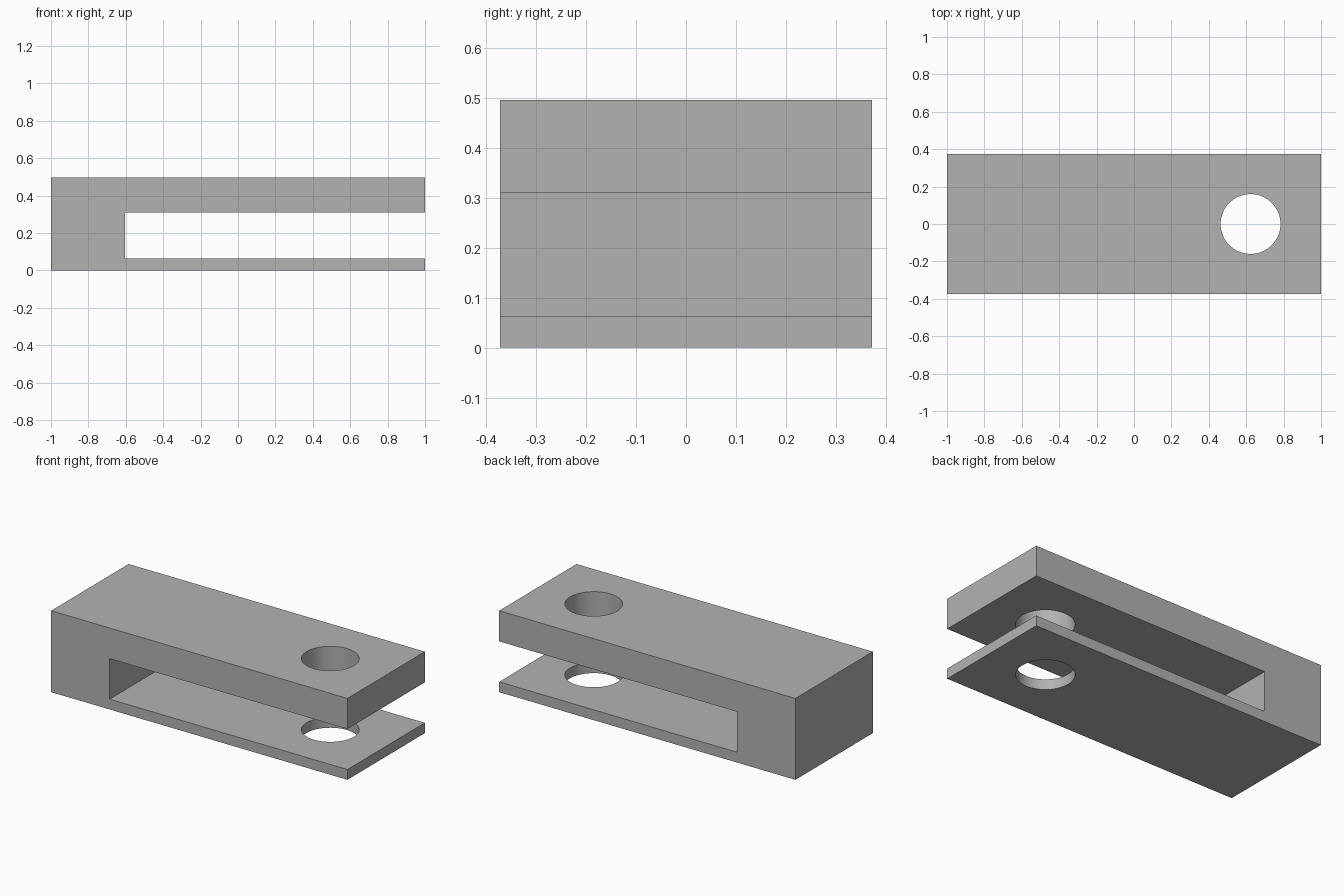
import bpy
import bmesh
from mathutils import Matrix, Vector

cube = bpy.data.objects.get("Cube")
if cube:
    bpy.data.objects.remove(cube, do_unlink=True)

WIDTH, HEIGHT = 0.746, 0.497
SLOT_X, SLOT_LOW, SLOT_HIGH = -0.605, 0.063, 0.31
HOLE_X, HOLE_RADIUS = 0.623, 0.16

gray = bpy.data.materials.new("plain gray")
gray.use_nodes = True
gray.diffuse_color = (0.45, 0.45, 0.45, 1)
gray.node_tree.nodes["Principled BSDF"].inputs["Base Color"].default_value = gray.diffuse_color


def add_object(name, bm):
    bmesh.ops.recalc_face_normals(bm, faces=bm.faces)
    mesh = bpy.data.meshes.new(name)
    bm.to_mesh(mesh)
    bm.free()
    mesh.materials.append(gray)
    obj = bpy.data.objects.new(name, mesh)
    bpy.context.collection.objects.link(obj)
    return obj


# Clevis body: side profile with an open slot, extruded across the width
profile = [(-1, 0), (1, 0), (1, SLOT_LOW), (SLOT_X, SLOT_LOW),
           (SLOT_X, SLOT_HIGH), (1, SLOT_HIGH), (1, HEIGHT), (-1, HEIGHT)]
bm = bmesh.new()
side = bm.faces.new([bm.verts.new((x, -WIDTH / 2, z)) for x, z in profile])
extruded = bmesh.ops.extrude_face_region(bm, geom=[side], use_keep_orig=True)
bmesh.ops.translate(bm, vec=Vector((0, WIDTH, 0)),
                    verts=[v for v in extruded["geom"] if isinstance(v, bmesh.types.BMVert)])
body = add_object("clevis_body", bm)

# Pin hole through both arms
bm = bmesh.new()
bmesh.ops.create_cone(bm, cap_ends=True, segments=64, radius1=HOLE_RADIUS,
                      radius2=HOLE_RADIUS, depth=1,
                      matrix=Matrix.Translation((HOLE_X, 0, HEIGHT / 2)))
cutter = add_object("pin_hole_cutter", bm)
cutter.hide_render = True

cut = body.modifiers.new("pin_hole", "BOOLEAN")
cut.operation = "DIFFERENCE"
cut.solver = "EXACT"
cut.object = cutter

bpy.ops.object.select_all(action="DESELECT")
body.select_set(True)
bpy.context.view_layer.objects.active = body
bpy.ops.object.modifier_apply(modifier=cut.name)
bpy.data.objects.remove(cutter, do_unlink=True)
bpy.ops.object.shade_smooth_by_angle(angle=0.5)
